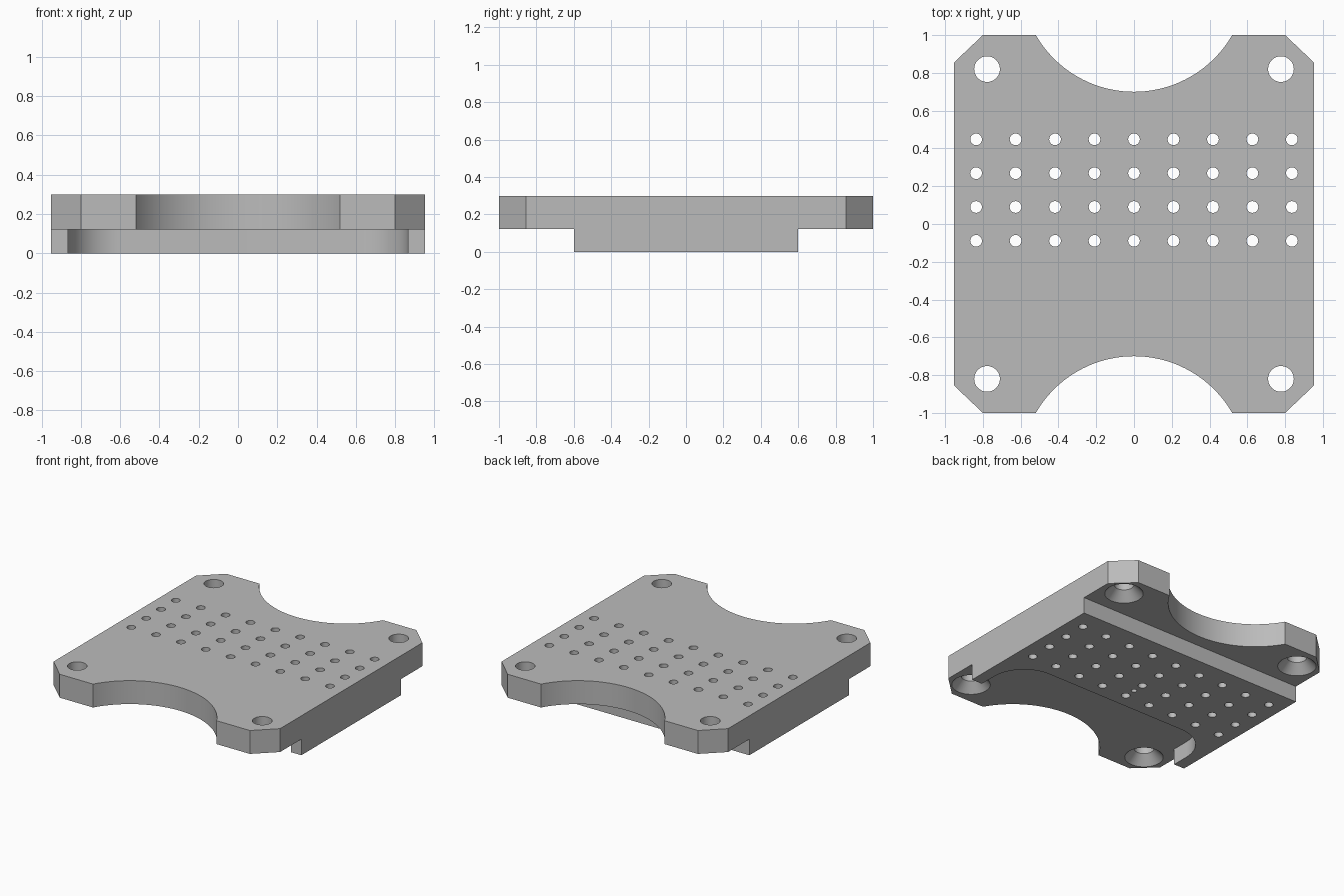
import bpy, bmesh
from math import sin, cos, pi, radians, asin

if "Cube" in bpy.data.objects:
    bpy.data.objects.remove(bpy.data.objects["Cube"])

HALF_W, HEIGHT, STEP = 0.953, 0.3, 0.122

grey = bpy.data.materials.new("plain grey")
grey.use_nodes = True
grey.diffuse_color = (0.5, 0.5, 0.5, 1)
grey.node_tree.nodes["Principled BSDF"].inputs["Base Color"].default_value = (0.5, 0.5, 0.5, 1)


def arc(cx, cy, r, start, end, steps):
    """Points along a circular arc, angles in radians."""
    angles = [start + (end - start) * i / steps for i in range(steps + 1)]
    return [(cx + r * cos(a), cy + r * sin(a)) for a in angles]


def loft(bm, layers):
    """Closed solid through a stack of (outline, z) layers."""
    rings = [[bm.verts.new((x, y, z)) for x, y in pts] for pts, z in layers]
    for low, high in zip(rings, rings[1:]):
        n = len(low)
        for i in range(n):
            j = (i + 1) % n
            bm.faces.new((low[i], low[j], high[j], high[i]))
    bm.faces.new(rings[0][::-1])
    bm.faces.new(rings[-1])


def bore(bm, x, y, profile, steps):
    """Round solid from a profile of (radius, z) pairs."""
    loft(bm, [(arc(x, y, r, 0, 2 * pi * (1 - 1 / steps), steps - 1), z) for r, z in profile])


def finish(bm, name):
    bmesh.ops.recalc_face_normals(bm, faces=bm.faces)
    mesh = bpy.data.meshes.new(name)
    bm.to_mesh(mesh)
    bm.free()
    mesh.materials.append(grey)
    obj = bpy.data.objects.new(name, mesh)
    bpy.context.collection.objects.link(obj)
    return obj


def cut(target, cutter):
    mod = target.modifiers.new(cutter.name, 'BOOLEAN')
    mod.operation, mod.solver, mod.object = 'DIFFERENCE', 'EXACT', cutter
    bpy.context.view_layer.objects.active = target
    bpy.ops.object.modifier_apply(modifier=mod.name)
    bpy.data.objects.remove(cutter)


# Plate: chamfered corners and a round scoop in the front and back edges
swing = asin(0.3 / 0.6)
back = [(HALF_W, 0.855), (0.8, 1)]
back += arc(0, 1.3, 0.6, -swing, swing - pi, 48)
back += [(-0.8, 1), (-HALF_W, 0.855)]
outline = back + [(-x, -y) for x, y in back]
bm = bmesh.new()
loft(bm, [(outline, 0), (outline, HEIGHT)])
plate = finish(bm, "mounting_plate")

# Undercuts: straight step at the back, round-cornered recess at the front
R, PX, PY = 0.27, 0.865, -0.2
recess = [(1.2, -1.2), (1.2, -0.6), (PX, -0.6)]
recess += arc(PX - R, PY - R, R, 0, pi / 2, 16)
recess += arc(R - PX, PY - R, R, pi / 2, pi, 16)
recess += [(-PX, -0.6), (-1.2, -0.6), (-1.2, -1.2)]
step = [(-1.2, 0.6), (1.2, 0.6), (1.2, 1.2), (-1.2, 1.2)]
bm = bmesh.new()
for shape in (recess, step):
    loft(bm, [(shape, -0.1), (shape, STEP)])
cut(plate, finish(bm, "undercuts"))

# Corner holes, countersunk from below
bm = bmesh.new()
for x in (-0.778, 0.778):
    for y in (-0.82, 0.82):
        bore(bm, x, y, [(0.133, -0.1), (0.133, STEP), (0.068, 0.19), (0.068, 0.4)], 40)
cut(plate, finish(bm, "corner_holes"))

# Grid of small through holes, and a blind centre mark underneath
bm = bmesh.new()
for col in range(-4, 5):
    for row in range(4):
        bore(bm, 0.209 * col, 0.448 - 0.179 * row, [(0.031, -0.1), (0.031, 0.4)], 24)
bore(bm, 0, 0, [(0.02, -0.1), (0.02, 0.05)], 24)
cut(plate, finish(bm, "grid_holes"))

# Smooth the curved walls, keep the edges crisp
bpy.ops.object.select_all(action='DESELECT')
plate.select_set(True)
bpy.context.view_layer.objects.active = plate
bpy.ops.object.shade_smooth_by_angle(angle=radians(30))
